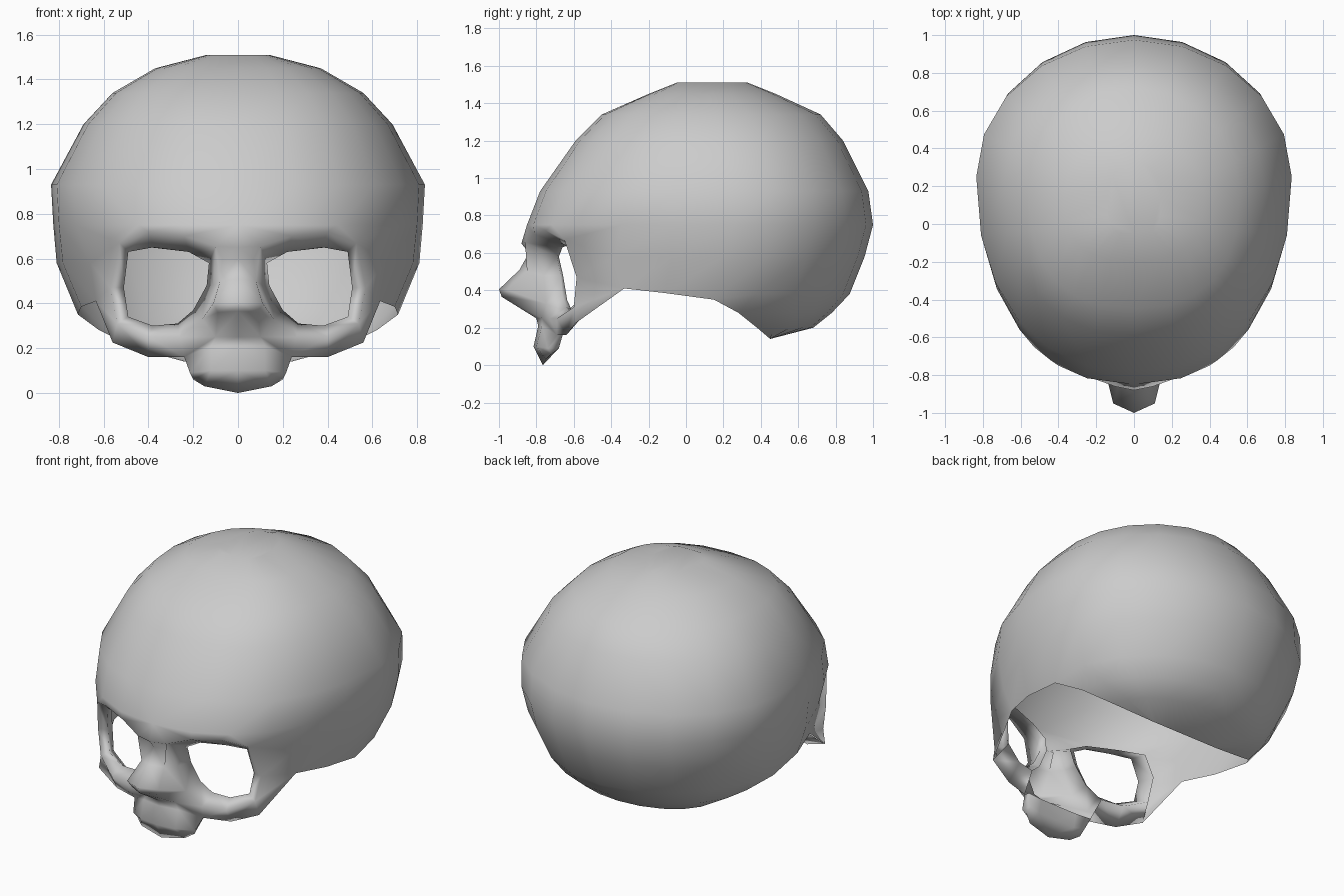
import bpy, bmesh, math

bm = bmesh.new()


def verts(points):
    return [bm.verts.new(p) for p in points]


def face(*vs):
    bm.faces.new(vs)


def strips(rows):
    for a, b in zip(rows, rows[1:]):
        for i in range(min(len(a), len(b)) - 1):
            face(a[i], a[i + 1], b[i + 1], b[i])


# Cranium: stacked half ovals
# (height, front y, back y, widest y, half width, squareness of the front)
levels = [
    (1.51, -0.05, 0.33, 0.14, 0.14, 4), (1.45, -0.20, 0.48, 0.14, 0.37, 2.6),
    (1.34, -0.45, 0.72, 0.16, 0.56, 2.4), (1.20, -0.59, 0.84, 0.20, 0.69, 2.3),
    (0.93, -0.78, 0.975, 0.25, 0.835, 2.25), (0.75, -0.85, 1.0, 0.25, 0.825, 2.25),
    (0.58, -0.88, 0.955, 0.20, 0.81, 2), (0.38, -0.88, 0.875, 0.15, 0.725, 2),
    (0.28, -0.88, 0.78, 0.28, 0.62, 2), (0.20, -0.88, 0.68, 0.38, 0.46, 2),
    (0.14, -0.88, 0.45, 0.45, 0.24, 2)]
angles = [0, 18, 36, 54, 72, 90, 105, 120, 135, 150, 165, 180]
rows = []
for z, front, back, mid, w, n in levels:
    count = 12 if z > 0.7 else 8 if z > 0.35 else 6
    row = []
    for a in angles[:count]:
        c, s = math.cos(math.radians(a)), math.sin(math.radians(a))
        if a > 90:
            s, c = s ** (2 / n), -abs(c) ** (2 / n)
        y = mid + c * ((back - mid) if a < 90 else (mid - front))
        row.append((0 if a in (0, 180) else w * s, y, z))
    rows.append(verts(row))
strips(rows)
face(*rows[0])
brow, temple, rim = rows[5], rows[6][7], rows[7][7]

# Tilt the side rim and pinch the temple
for v, p in ((rows[7][5], (.715, .15, .35)), (rows[7][6], (.70, -.11, .385)),
             (rim, (.635, -.33, .41)), (temple, (.66, -.38, .58))):
    v.co = p

# Eye socket: front rim, hole edge and the flared edge behind it
O = verts([(.10, -.86, .655), (.24, -.81, .70), (.40, -.75, .72), (.53, -.65, .67),
           (.57, -.585, .47), (.54, -.60, .31), (.40, -.69, .25), (.26, -.73, .25),
           (.16, -.75, .33), (.11, -.76, .48)])
hole = [(.13, -.69, .58), (.22, -.69, .63), (.38, -.67, .65), (.49, -.61, .63),
        (.51, -.57, .47), (.49, -.585, .34), (.38, -.62, .30), (.27, -.64, .31),
        (.20, -.66, .37), (.14, -.67, .48)]
I = verts(hole)
B = verts([(.33 + (x - .33) * 1.2, y + .01 + .22 * (x - .13),
            .47 + (z - .47) * (1.25 if z < .5 else 1)) for x, y, z in hole])
strips([r + r[:1] for r in (O, I, B)])

# Brow and temple join the socket to the cranium
G = verts([(0, -.88, .65), (0, -.84, .60), (0, -.89, .51), (0, -1.0, .405),
           (0, -.985, .365), (0, -.80, .25)])
face(brow[11], O[0], G[0])
strips([[brow[11], brow[10], brow[9], brow[8]], O[:4]])
face(O[3], temple, brow[7], brow[8])
face(O[3], O[4], temple)
face(O[4], O[5], rim, temple)

# Cheek with its lower edge folded back
cheek = verts([(.56, -.59, .225), (.40, -.64, .16), (.24, -.69, .16)])
face(O[5], cheek[0], rim)
strips([O[5:8], cheek])
strips([cheek, B[5:8]])

# Nose: centre ridge, side edge and wall down to the socket
N = verts([(.07, -.80, .60), (.08, -.85, .50), (.11, -.95, .40), (.09, -.93, .36),
           (.10, -.77, .25)])
face(G[0], O[0], N[0], G[1])
strips([G[1:], N])
face(N[0], O[0], O[9], N[1])
face(N[1], O[9], O[8], N[2])
face(N[2], O[8], N[3])
face(N[3], O[8], N[4])
face(N[4], O[8], O[7], cheek[2])

# Upper jaw: a rounded lip folded up behind
J = [verts([(0, -.79, .21), (.12, -.77, .21)]) + [cheek[2]]]
for r in ([(0, -.815, .10), (.12, -.80, .10), (.215, -.74, .09)],
          [(0, -.765, 0), (.15, -.75, .03), (.20, -.72, .06)],
          [(0, -.69, .08), (.13, -.69, .08), (.20, -.68, .09)],
          [(0, -.67, .16), (.13, -.67, .16), (.23, -.66, .16)]):
    J.append(verts(r))
strips(J)
face(G[5], N[4], J[0][1], J[0][0])
face(N[4], cheek[2], J[0][1])
face(*[r[2] for r in J])

# Finish the half and mirror it
bmesh.ops.recalc_face_normals(bm, faces=bm.faces[:])
for f in bm.faces:
    f.smooth = True
mesh = bpy.data.meshes.new("skull_shell")
bm.to_mesh(mesh)
bm.free()
skull = bpy.data.objects.new("skull_shell", mesh)
bpy.context.collection.objects.link(skull)
mirror = skull.modifiers.new("mirror", "MIRROR")
mirror.use_clip = True
mirror.merge_threshold = 0.001
